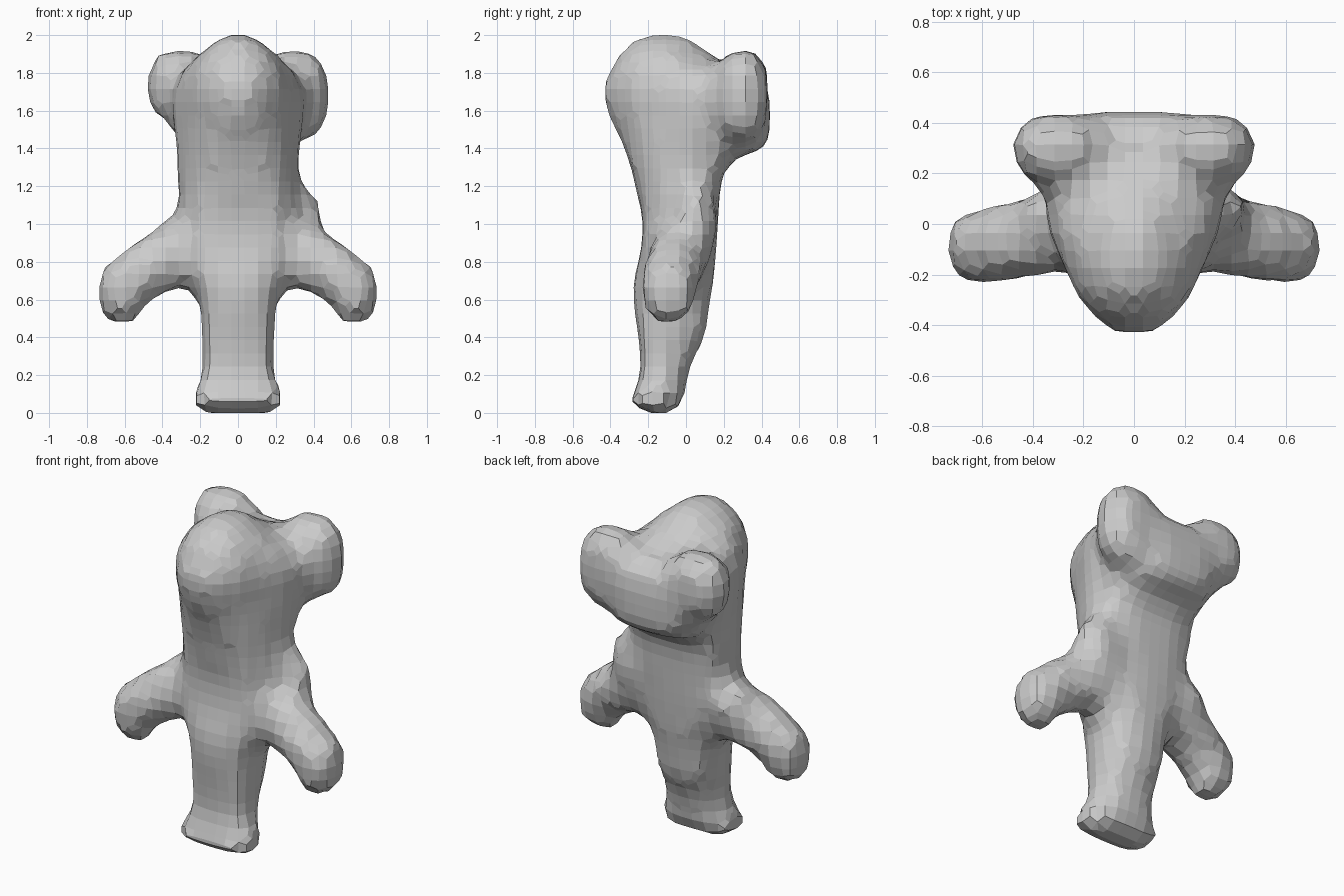
import bpy, bmesh
from math import cos, sin, pi, copysign
from mathutils import Vector

if "Cube" in bpy.data.objects:
    bpy.data.objects.remove(bpy.data.objects["Cube"], do_unlink=True)

clay = bpy.data.materials.new("plain grey clay")
clay.use_nodes = True
grey = (0.6, 0.6, 0.6, 1)
clay.diffuse_color = grey
clay.node_tree.nodes["Principled BSDF"].inputs["Base Color"].default_value = grey


def finish(name, bm):
    bmesh.ops.recalc_face_normals(bm, faces=bm.faces)
    mesh = bpy.data.meshes.new(name)
    bm.to_mesh(mesh)
    bm.free()
    mesh.materials.append(clay)
    obj = bpy.data.objects.new(name, mesh)
    bpy.context.collection.objects.link(obj)
    return obj


def loft(name, rings):
    """Skin a list of closed rings and cap both ends."""
    bm = bmesh.new()
    rows = [[bm.verts.new(p) for p in ring] for ring in rings]
    for low, high in zip(rows, rows[1:]):
        for i in range(len(low)):
            j = (i + 1) % len(low)
            bm.faces.new((low[i], low[j], high[j], high[i]))
    bm.faces.new(rows[0])
    bm.faces.new(rows[-1])
    return finish(name, bm)


def body_ring(z, front, back, nose, cheek, side, rear):
    """Symmetric section, narrow in front and wide behind."""
    d = back - front
    half = [(0, front), (nose, front + 0.02 * d), (cheek, front + 0.2 * d),
            (side, front + 0.58 * d), (rear, back - 0.1 * d),
            (rear * 0.45, back), (0, back)]
    outline = half + [(-x, y) for x, y in reversed(half[1:-1])]
    return [(x, y, z) for x, y in outline]


def blob(name, centre, radii, power):
    """Rounded box."""
    bm = bmesh.new()
    bmesh.ops.create_icosphere(bm, subdivisions=3, radius=1)
    for v in bm.verts:
        size = sum(abs(c) ** power for c in v.co) ** (1 / power)
        v.co = Vector(c + r * u / size for c, r, u in zip(centre, radii, v.co))
    return finish(name, bm)


def arm(name, side):
    # x, y, z, radius in the front plane, radius in depth
    path = [(0.12, 0.0, 0.86, 0.19, 0.14), (0.35, -0.04, 0.83, 0.175, 0.165),
            (0.5, -0.07, 0.75, 0.16, 0.16), (0.625, -0.09, 0.67, 0.14, 0.155),
            (0.615, -0.09, 0.57, 0.13, 0.14), (0.61, -0.1, 0.48, 0.09, 0.09)]
    rings = []
    for i, (x, y, z, r, depth) in enumerate(path):
        a, b = path[max(i - 1, 0)], path[min(i + 1, len(path) - 1)]
        way = Vector((b[0] - a[0], b[2] - a[2])).normalized()
        ring = []
        for k in range(10):
            t = 2 * pi * k / 10
            u = r * cos(t)
            v = depth * copysign(abs(sin(t)) ** 0.85, sin(t))
            ring.append((side * (x - way.y * u), y + v, z + way.x * u))
        rings.append(ring)
    return loft(name, rings)


# Trunk and head: height, front, back, then half widths from front to rear
sections = [
    (0.0, -0.27, -0.04, 0.2, 0.21, 0.21, 0.19),
    (0.03, -0.295, -0.015, 0.23, 0.245, 0.245, 0.22),
    (0.07, -0.29, -0.015, 0.22, 0.24, 0.24, 0.2),
    (0.2, -0.24, 0.01, 0.15, 0.185, 0.2, 0.14),
    (0.33, -0.245, 0.05, 0.14, 0.18, 0.195, 0.14),
    (0.38, -0.25, 0.1, 0.14, 0.18, 0.195, 0.14),
    (0.58, -0.28, 0.125, 0.13, 0.18, 0.21, 0.16),
    (0.7, -0.28, 0.145, 0.14, 0.22, 0.28, 0.2),
    (0.87, -0.235, 0.16, 0.2, 0.28, 0.32, 0.26),
    (1.03, -0.23, 0.17, 0.2, 0.28, 0.31, 0.28),
    (1.2, -0.26, 0.18, 0.17, 0.265, 0.325, 0.3),
    (1.38, -0.32, 0.23, 0.13, 0.25, 0.33, 0.29),
    (1.55, -0.39, 0.3, 0.11, 0.23, 0.35, 0.32),
    (1.7, -0.445, 0.32, 0.11, 0.225, 0.35, 0.34),
    (1.8, -0.415, 0.28, 0.1, 0.22, 0.31, 0.28),
    (1.9, -0.35, 0.13, 0.09, 0.18, 0.21, 0.14),
    (1.97, -0.28, 0.04, 0.06, 0.11, 0.12, 0.08),
    (2.01, -0.21, -0.02, 0.02, 0.035, 0.04, 0.025),
]
figure = loft("figure", [body_ring(*s) for s in sections])

# Hair flaring out behind the head
hair = [
    (1.36, 0.05, 0.32, 0.1, 0.2, 0.24, 0.18),
    (1.42, -0.02, 0.44, 0.18, 0.28, 0.32, 0.24),
    (1.58, -0.1, 0.445, 0.2, 0.32, 0.375, 0.34),
    (1.72, -0.1, 0.44, 0.2, 0.33, 0.41, 0.41),
    (1.82, -0.05, 0.37, 0.14, 0.25, 0.34, 0.34),
]
parts = [
    figure,
    loft("hair", [body_ring(*s) for s in hair]),
    blob("muzzle", (0, -0.28, 1.64), (0.125, 0.14, 0.13), 4),
    blob("lip", (0, -0.23, 1.19), (0.07, 0.045, 0.045), 4),
    # the left shoulder climbs higher than the right
    blob("left_shoulder", (0.29, 0.05, 1.0), (0.16, 0.12, 0.23), 2),
    blob("right_shoulder", (-0.3, 0.03, 0.91), (0.16, 0.125, 0.14), 2),
    # the left bun hangs lower than the right
    blob("left_hair_bun", (0.295, 0.3, 1.68), (0.19, 0.135, 0.245), 2.7),
    blob("right_hair_bun", (-0.3, 0.3, 1.73), (0.185, 0.135, 0.195), 2.7),
    arm("left_arm", 1),
    arm("right_arm", -1),
]

# Fuse the parts into one skin, soften the joints, then facet it coarsely
bpy.ops.object.select_all(action='DESELECT')
for part in parts:
    part.select_set(True)
bpy.context.view_layer.objects.active = figure
bpy.ops.object.join()
fuse = figure.modifiers.new("fuse", 'REMESH')
soften = figure.modifiers.new("soften", 'SMOOTH')
facet = figure.modifiers.new("facet", 'REMESH')
fuse.mode = facet.mode = 'VOXEL'
fuse.voxel_size = 0.025
soften.factor = 0.5
soften.iterations = 3
facet.voxel_size = 0.07
for modifier in ("fuse", "soften", "facet"):
    bpy.ops.object.modifier_apply(modifier=modifier)
bpy.ops.object.shade_flat()
